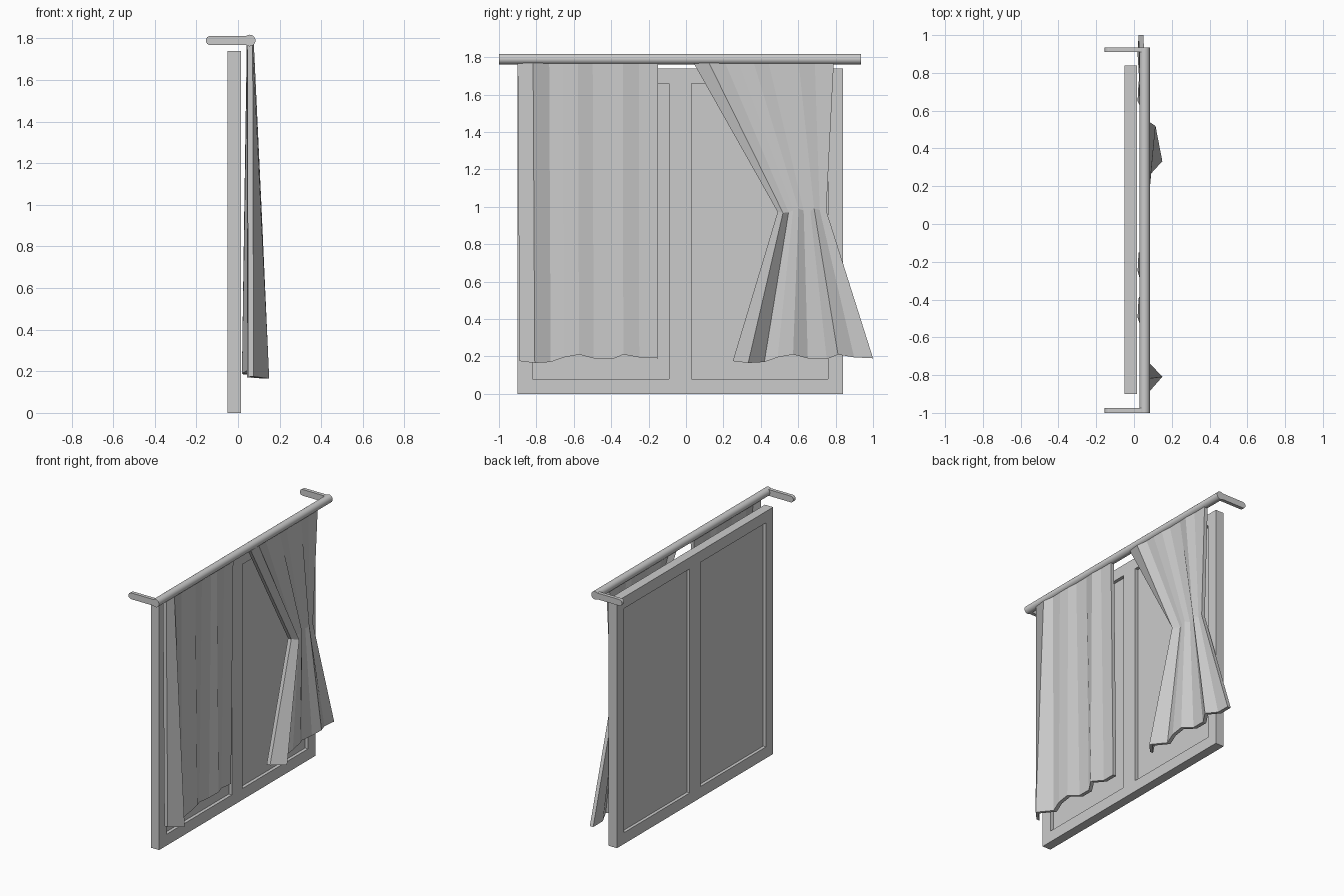
import bpy
import bmesh
import math
from mathutils import Matrix

if "Cube" in bpy.data.objects:
    bpy.data.objects.remove(bpy.data.objects["Cube"], do_unlink=True)

grey = bpy.data.materials.new("plain_grey")
grey.use_nodes = True
COLOUR = (0.6, 0.6, 0.6, 1)
grey.diffuse_color = COLOUR
grey.node_tree.nodes["Principled BSDF"].inputs["Base Color"].default_value = COLOUR


def add_object(name, bm):
    mesh = bpy.data.meshes.new(name)
    bmesh.ops.recalc_face_normals(bm, faces=bm.faces)
    bm.to_mesh(mesh)
    bm.free()
    mesh.materials.append(grey)
    obj = bpy.data.objects.new(name, mesh)
    bpy.context.collection.objects.link(obj)
    return obj


def thicken(bm, offset):
    """Extrude an open sheet into a closed solid."""
    source = bm.faces[:]
    result = bmesh.ops.extrude_face_region(bm, geom=source, use_keep_orig=True)
    moved = [g for g in result["geom"] if isinstance(g, bmesh.types.BMVert)]
    bmesh.ops.translate(bm, vec=offset, verts=moved)


def sheet(rows, skip=()):
    """Skin a grid of points, leaving out the cells listed in skip."""
    bm = bmesh.new()
    grid = [[bm.verts.new(p) for p in row] for row in rows]
    for r in range(len(grid) - 1):
        for c in range(len(grid[0]) - 1):
            if (r, c) not in skip:
                bm.faces.new((grid[r][c], grid[r][c + 1],
                              grid[r + 1][c + 1], grid[r + 1][c]))
    return bm


# Window frame with two openings
BACK, FRONT = -0.05, 0.015
ys = (-0.90, -0.82, -0.09, 0.03, 0.76, 0.84)
zs = (0, 0.08, 1.66, 1.74)
frame = sheet([[(BACK, y, z) for y in ys] for z in zs], skip=((1, 1), (1, 3)))
thicken(frame, (FRONT - BACK, 0, 0))
add_object("window_frame", frame)

# Panes set midway in the frame
for name, y0, y1 in (("pane_right", ys[1], ys[2]), ("pane_left", ys[3], ys[4])):
    pane = sheet([[(-0.028, y, z) for y in (y0, y1)] for z in zs[1:3]])
    thicken(pane, (0.02, 0, 0))
    add_object(name, pane)

# Curtain rod
ROD_X, ROD_Z, END_A, END_B = 0.056, 1.79, -1.0, 0.935
rod = bmesh.new()
bmesh.ops.create_cone(rod, cap_ends=True, segments=20, radius1=0.028, radius2=0.028,
                      depth=END_B - END_A,
                      matrix=Matrix.Translation((ROD_X, (END_A + END_B) / 2, ROD_Z))
                      @ Matrix.Rotation(math.pi / 2, 4, "X"))
rod_obj = add_object("curtain_rod", rod)
for poly in rod_obj.data.polygons:
    poly.use_smooth = len(poly.vertices) == 4
rod_obj.data.set_sharp_from_angle(angle=math.radians(40))

# Round-ended wall brackets
R = 0.022
for name, y in (("bracket_right", END_A), ("bracket_left", END_B - 0.025)):
    bracket = bmesh.new()
    outline = []
    for centre, start in ((ROD_X, -90), (-0.133, 90)):
        for i in range(9):
            a = math.radians(start + i * 22.5)
            outline.append(bracket.verts.new((centre + R * math.cos(a), y,
                                              ROD_Z + R * math.sin(a))))
    bracket.faces.new(outline)
    thicken(bracket, (0, 0.025, 0))
    add_object(name, bracket)

# Curtain folds along the hem: position across, depth, hem height
FOLDS = ((0, 0.075, 0.175), (0.11, 0.15, 0.165), (0.225, 0.07, 0.17),
         (0.32, 0.085, 0.195), (0.43, 0.083, 0.21), (0.535, 0.045, 0.19),
         (0.67, 0.05, 0.185), (0.75, 0.083, 0.21), (0.865, 0.045, 0.195),
         (1, 0.05, 0.19))
HEM = 0.19


def curtain(name, levels):
    """Each level: start y, end y, height, fold strength, hem waviness."""
    rows = []
    for y0, y1, z, strength, wave in levels:
        rows.append([(0.07 + (x - 0.07) * strength, y0 + (y1 - y0) * u,
                      z + (h - HEM) * wave) for u, x, h in FOLDS])
    bm = sheet(rows)
    thicken(bm, (-0.026, 0, 0))
    add_object(name, bm)


curtain("hanging_curtain", ((-0.90, -0.15, 1.77, 0.08, 0),
                            (-0.89, -0.15, HEM, 1, 1)))
curtain("gathered_curtain", ((0.04, 0.79, 1.77, 0.08, 0),
                             (0.49, 0.75, 0.98, 0.55, 0.5),
                             (0.25, 1.0, HEM, 1, 1)))
